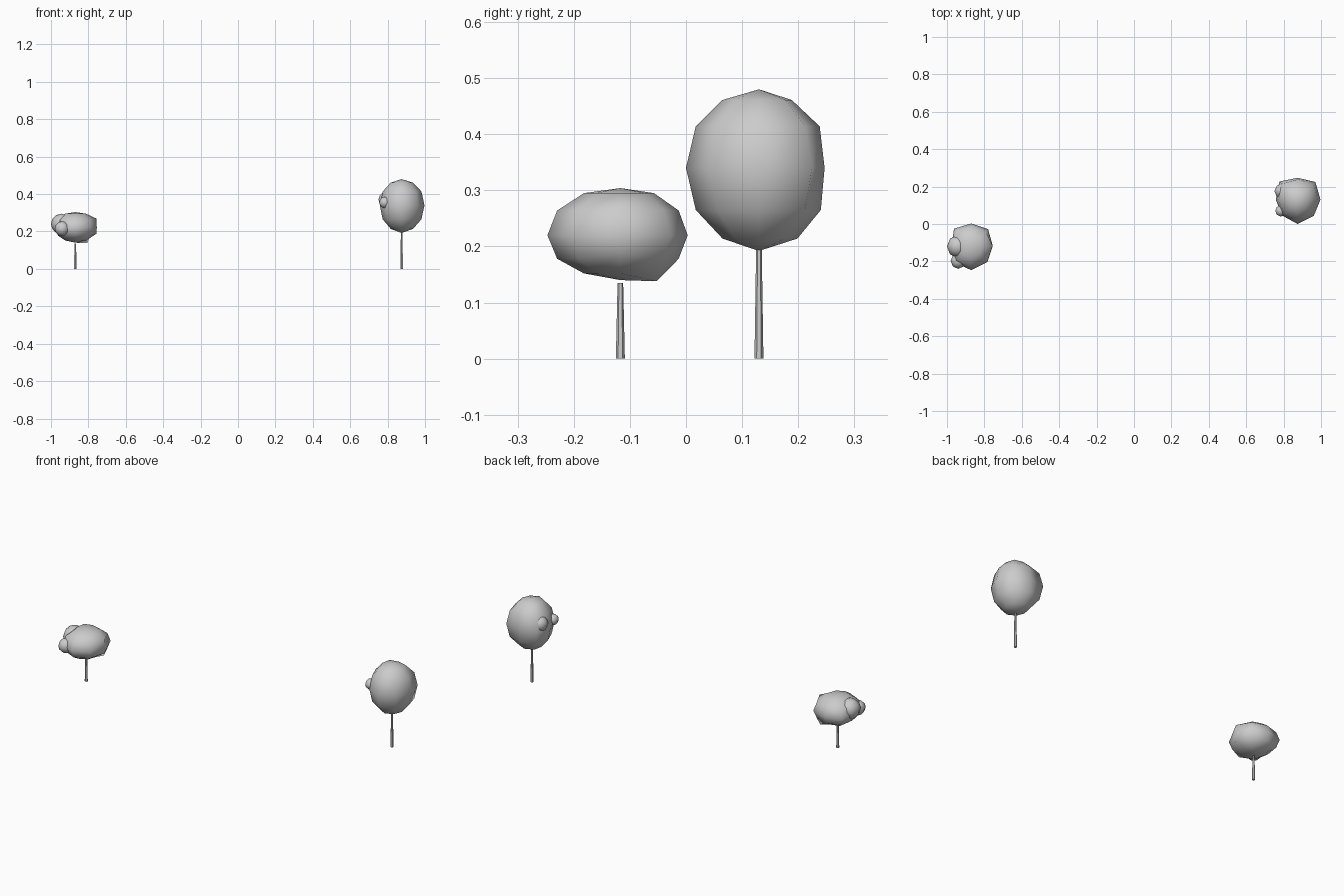
import bpy, bmesh
from math import sin, cos, pi
from mathutils import Vector, Matrix

if "Cube" in bpy.data.objects:
    bpy.data.objects.remove(bpy.data.objects["Cube"])


def finish(name, bm, angle):
    bmesh.ops.recalc_face_normals(bm, faces=bm.faces)
    me = bpy.data.meshes.new(name)
    bm.to_mesh(me)
    bm.free()
    ob = bpy.data.objects.new(name, me)
    bpy.context.collection.objects.link(ob)
    bpy.ops.object.select_all(action='DESELECT')
    ob.select_set(True)
    bpy.context.view_layer.objects.active = ob
    bpy.ops.object.shade_smooth_by_angle(angle=angle)
    return ob


def crown(name, cx, cy, bottom, rows, top, radii, tweaks):
    """Irregular low-poly ball: one radius per side, one height per row."""
    bm = bmesh.new()
    n = len(radii)
    grid = []
    for r, z in enumerate(rows):
        s = sin(pi * (r + 1) / (len(rows) + 1))
        ring = []
        for k, rad in enumerate(radii):
            a = 2 * pi * k / n
            off = Vector(tweaks.get((r, k), (0, 0, 0)))
            ring.append(bm.verts.new(Vector((cx + rad * s * cos(a), cy + rad * s * sin(a), z)) + off))
        grid.append(ring)
    lo, hi = bm.verts.new((cx, cy, bottom)), bm.verts.new((cx, cy, top))
    for k in range(n):
        j = (k + 1) % n
        bm.faces.new((lo, grid[0][j], grid[0][k]))
        bm.faces.new((hi, grid[-1][k], grid[-1][j]))
        for a, b in zip(grid, grid[1:]):
            bm.faces.new((a[k], a[j], b[j], b[k]))
    return finish(name, bm, pi)


def lump(name, loc, size):
    bm = bmesh.new()
    bmesh.ops.create_uvsphere(bm, u_segments=8, v_segments=6, radius=1,
                              matrix=Matrix.Translation(loc) @ Matrix.Diagonal((*size, 1)))
    return finish(name, bm, pi)


def trunk(name, x, y, height):
    bm = bmesh.new()
    bmesh.ops.create_cone(bm, cap_ends=True, segments=6, radius1=0.008, radius2=0.005,
                          depth=height, matrix=Matrix.Translation((x, y, height / 2)))
    return finish(name, bm, 0.5)


# Short tree with a wide, flattened crown
trunk("short_trunk", -0.87, -0.117, 0.135)
crown("short_crown", -0.87, -0.117, 0.14, (0.152, 0.178, 0.22, 0.264, 0.295), 0.304,
      (0.115, 0.127, 0.120, 0.130, 0.107, 0.125, 0.130, 0.122),
      {(0, 1): (0.02, 0.02, -0.014), (1, 0): (0.014, 0, 0.01), (3, 0): (0.014, 0, 0.005)})
lump("short_crown_lump", (-0.943, -0.12, 0.24), (0.057, 0.06, 0.055))
lump("short_crown_small_lump", (-0.94, -0.197, 0.215), (0.04, 0.043, 0.04))

# Tall tree with an egg-shaped crown
trunk("tall_trunk", 0.875, 0.13, 0.197)
crown("tall_crown", 0.875, 0.13, 0.192, (0.214, 0.265, 0.34, 0.414, 0.461), 0.48,
      (0.122, 0.134, 0.117, 0.138, 0.117, 0.119, 0.130, 0.122),
      {(1, 2): (0, 0.009, 0), (3, 2): (0, 0.007, 0), (0, 2): (0, 0.01, 0)})
lump("tall_crown_lump", (0.793, 0.175, 0.37), (0.042, 0.042, 0.042))
lump("tall_crown_small_lump", (0.785, 0.07, 0.355), (0.03, 0.03, 0.03))
